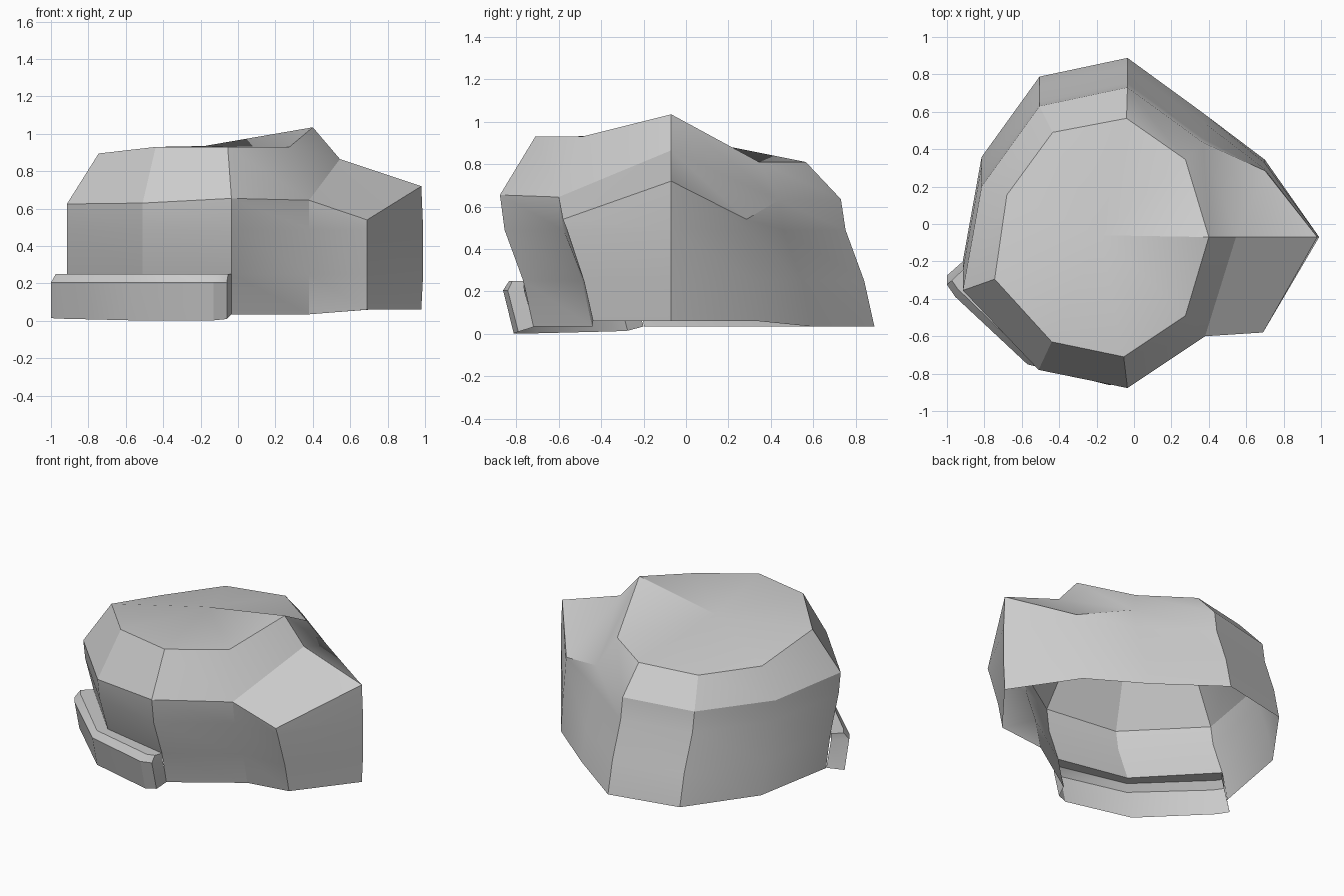
import bpy, bmesh, math

if "Cube" in bpy.data.objects:
    bpy.data.objects.remove(bpy.data.objects["Cube"])

# Crown: rim of the flat top and the shoulder below it, counterclockwise from the front
RIM = [(-.055, -.71, .93), (.275, -.49, .93), (.40, -.07, 1.035), (.275, .345, .81), (-.04, .565, .81),
       (-.435, .49, .80), (-.68, .155, .80), (-.745, -.295, .895), (-.44, -.63, .93)]
SHOULDER = [(-.035, -.877, .655), (.38, -.60, .645), (.545, -.07, .865), (.37, .435, .63), (-.035, .73, .635),
            (-.505, .63, .625), (-.815, .20, .62), (-.915, -.355, .625), (-.51, -.78, .63)]
PEAK = [(.69, -.58, .54), (.98, -.07, .72), (.70, .285, .54)]
ROWS = [(.49, .022), (.25, .11), (.035, .158)]          # height, lean towards the back


def finish(bm, name):
    bmesh.ops.remove_doubles(bm, verts=bm.verts, dist=.0005)
    bmesh.ops.recalc_face_normals(bm, faces=bm.faces)
    me = bpy.data.meshes.new(name)
    bm.to_mesh(me)
    bm.free()
    ob = bpy.data.objects.new(name, me)
    bpy.context.collection.objects.link(ob)
    bpy.context.view_layer.objects.active = ob
    ob.select_set(True)
    bpy.ops.object.shade_smooth_by_angle(angle=math.radians(30))
    ob.select_set(False)


def face(bm, *pts):
    unique = list(dict.fromkeys(pts))
    if len(unique) > 2:
        bm.faces.new([bm.verts.new(p) for p in unique])


def strips(bm, columns):
    for a, b in zip(columns, columns[1:]):
        for i in range(min(len(a), len(b)) - 1):
            face(bm, a[i], b[i], b[i + 1], a[i + 1])


def column(p, lean=1, bottom=.035, bulge=0):
    return [p] + [(p[0] + (bulge if z > .1 else 0), p[1] + d * lean, z if z > .1 else bottom) for z, d in ROWS]


# Hollow body: top fan, sloped shoulder, leaning walls and the pointed peak
bm = bmesh.new()
centre = (-.18, -.06, .935)
for i in range(9):
    j = (i + 1) % 9
    face(bm, centre, RIM[i], RIM[j])
    face(bm, RIM[i], SHOULDER[i], SHOULDER[j], RIM[j])
cols = [column(p) for p in SHOULDER]
peak_cols = [column(PEAK[0], .9, .06), column(PEAK[1], 0, .06, .01), column(PEAK[2], .37, .06)]
S = SHOULDER
face(bm, S[1], PEAK[0], S[2])
face(bm, PEAK[0], PEAK[1], S[2])
face(bm, S[2], PEAK[1], PEAK[2])
face(bm, S[2], PEAK[2], S[3])
strips(bm, [cols[0], cols[1]] + peak_cols + cols[3:8])
strips(bm, [cols[7][:3], cols[8][:3], cols[0][:3]])     # stops above the ledge

# Hollow ledge stepping out from the front left walls
foot = [(-.915, -.20, .035), (-1, -.275, .015), (-.955, -.34, .012), (-.57, -.70, .003),
        (-.13, -.812, .003), (-.06, -.79, .01), (-.035, -.712, .035)]
inner = [cols[k][2] for k in (7, 7, 7, 8, 0, 0, 0)]
ledge = []
for f, n in zip(foot, inner):
    side = (f[0], f[1] - .05, .205)
    lip = tuple(s + (t - s) * .3 for s, t in zip((side[0], side[1], .25), n))
    ledge.append([n, lip, side, f])
strips(bm, ledge)
finish(bm, "cap_shell")
